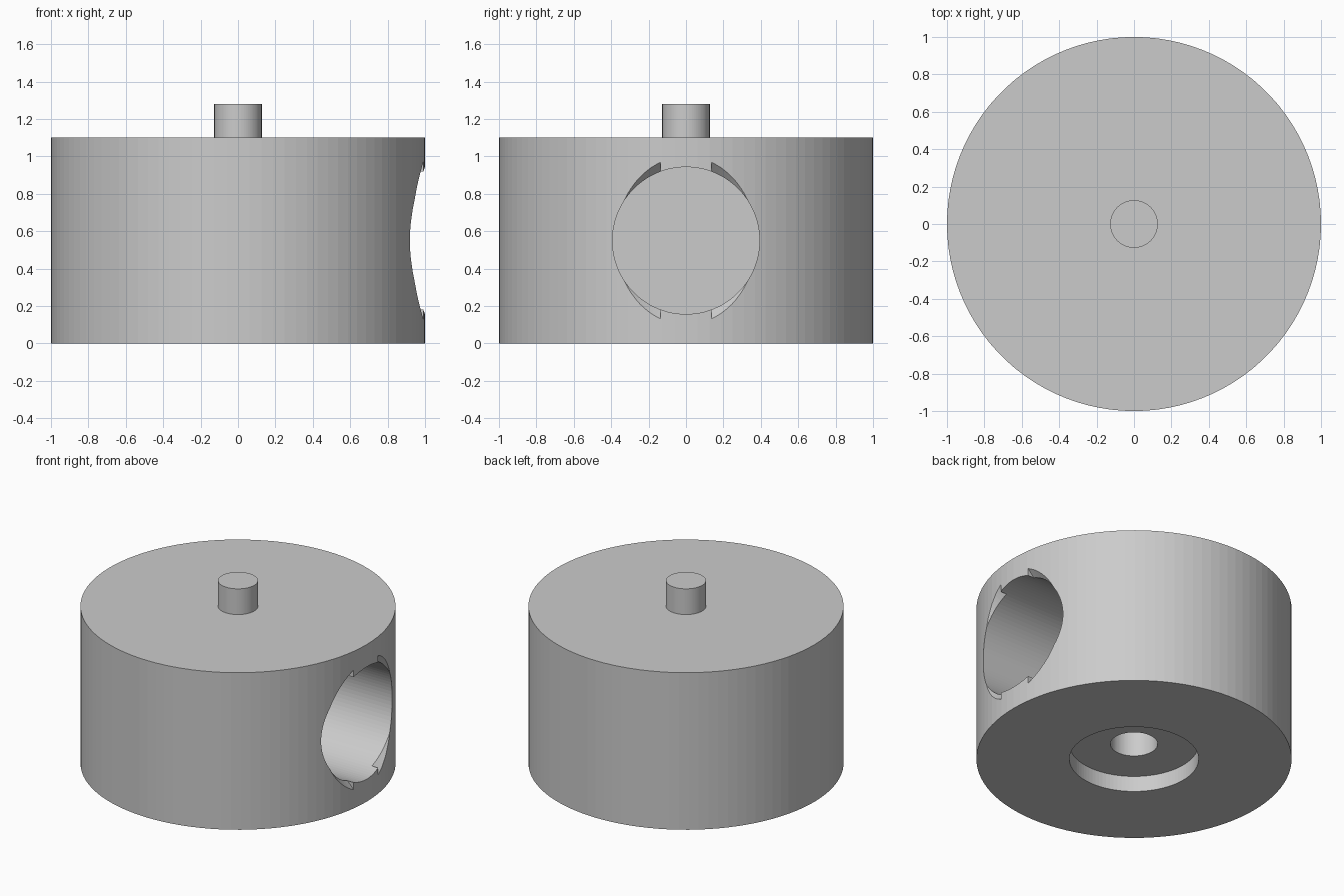
import bpy, bmesh, math
from mathutils import Matrix

cube = bpy.data.objects.get("Cube")
if cube:
    bpy.data.objects.remove(cube, do_unlink=True)

gray = bpy.data.materials.new("light_gray")
gray.use_nodes = True
gray.diffuse_color = (0.6, 0.6, 0.6, 1)
gray.node_tree.nodes["Principled BSDF"].inputs["Base Color"].default_value = gray.diffuse_color

SIDES = 100
BODY_HEIGHT = 1.1
PORT_Z = BODY_HEIGHT / 2


def frustum(name, r1, r2, start, end, sideways=False, keep_side=0):
    """Cone or cylinder along z, or along x at port height; keep_side keeps only one y side."""
    bm = bmesh.new()
    bmesh.ops.create_cone(bm, cap_ends=True, segments=SIDES, radius1=r1, radius2=r2,
                          depth=end - start,
                          matrix=Matrix.Translation((0, 0, (start + end) / 2)))
    if sideways:
        bm.transform(Matrix.Translation((0, 0, PORT_Z)) @ Matrix.Rotation(math.pi / 2, 4, 'Y'))
    if keep_side:
        cut = bmesh.ops.bisect_plane(bm, geom=bm.verts[:] + bm.edges[:] + bm.faces[:],
                                     plane_co=(0, keep_side * 0.135, 0),
                                     plane_no=(0, keep_side, 0), clear_inner=True)
        rim = [e for e in cut["geom_cut"] if isinstance(e, bmesh.types.BMEdge)]
        bmesh.ops.contextual_create(bm, geom=rim)
    bmesh.ops.recalc_face_normals(bm, faces=bm.faces)
    mesh = bpy.data.meshes.new(name)
    bm.to_mesh(mesh)
    bm.free()
    mesh.materials.append(gray)
    obj = bpy.data.objects.new(name, mesh)
    bpy.context.collection.objects.link(obj)
    return obj


# Main drum and the peg on top
body = frustum("drum_body", 1, 1, 0, BODY_HEIGHT)
frustum("top_peg", 0.127, 0.127, BODY_HEIGHT - 0.01, 1.28)

# Side port with its split chamfer, bottom recess and peg socket
cutters = [
    frustum("side_port_cutter", 0.393, 0.393, 0.2, 1.2, sideways=True),
    frustum("chamfer_cutter_left", 0.37, 0.55, 0.92, 1.1, sideways=True, keep_side=1),
    frustum("chamfer_cutter_right", 0.37, 0.55, 0.92, 1.1, sideways=True, keep_side=-1),
    frustum("bottom_recess_cutter", 0.41, 0.41, -0.1, 0.11),
    frustum("peg_socket_cutter", 0.15, 0.15, 0.05, 0.32),
]
for cutter in cutters:
    mod = body.modifiers.new(cutter.name, 'BOOLEAN')
    mod.operation = 'DIFFERENCE'
    mod.solver = 'EXACT'
    mod.object = cutter

# Bake the cuts and remove the cutters
bpy.context.view_layer.update()
depsgraph = bpy.context.evaluated_depsgraph_get()
cut_mesh = bpy.data.meshes.new_from_object(body.evaluated_get(depsgraph))
body.modifiers.clear()
body.data = cut_mesh
for cutter in cutters:
    bpy.data.objects.remove(cutter, do_unlink=True)
